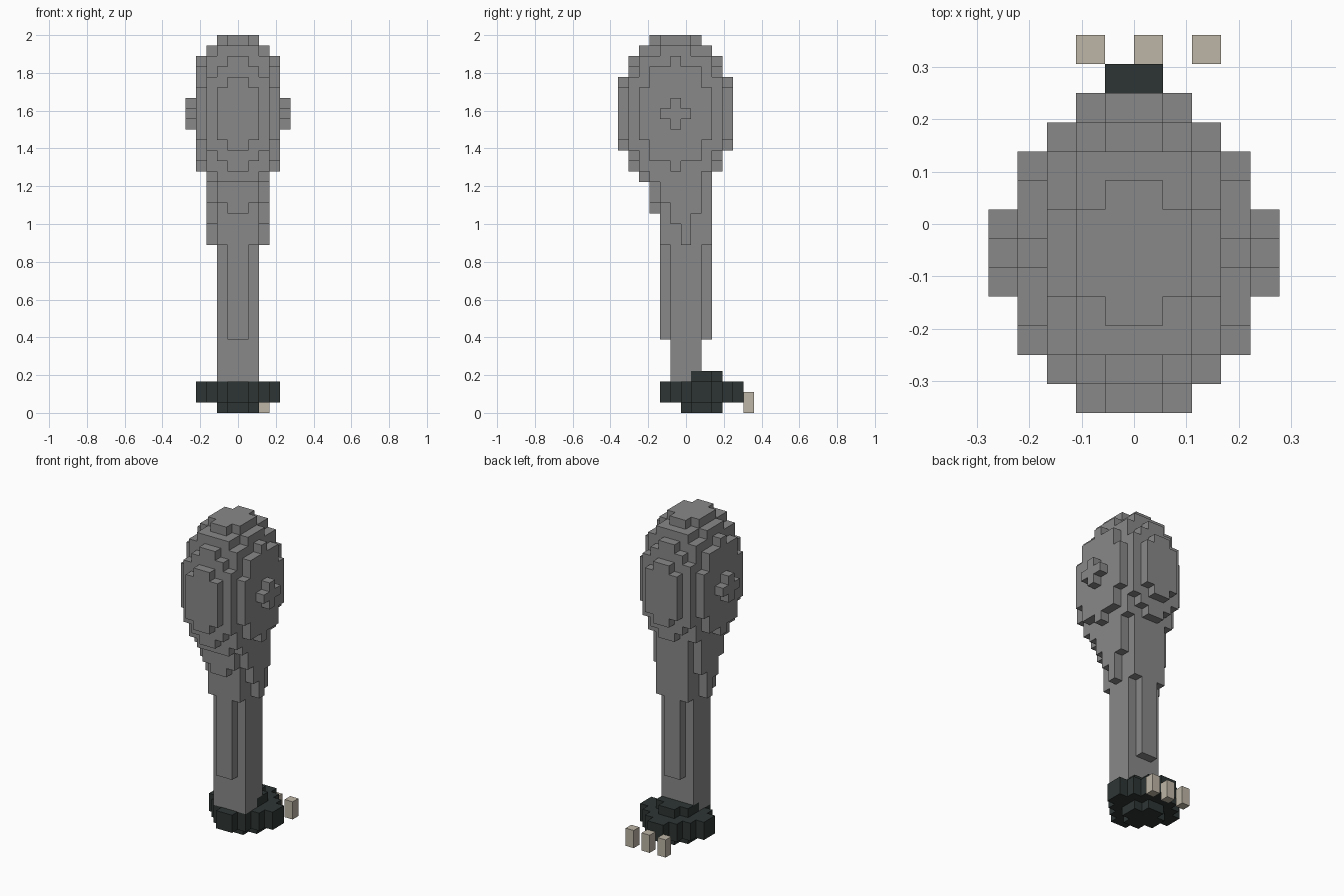
import bpy
import bmesh
from mathutils import Vector

UNIT = 2 / 36  # edge length of one block

cube = bpy.data.objects.get("Cube")
if cube:
    bpy.data.objects.remove(cube, do_unlink=True)


def make_material(name, rgb):
    mat = bpy.data.materials.new(name)
    mat.use_nodes = True
    color = (*rgb, 1)
    mat.diffuse_color = color
    bsdf = next(n for n in mat.node_tree.nodes if n.type == "BSDF_PRINCIPLED")
    bsdf.inputs["Base Color"].default_value = color
    bsdf.inputs["Roughness"].default_value = 0.8
    return mat


def fill(z_range, inside):
    """Blocks (x, y, z) whose centre passes the test; y blocks are centred on whole numbers."""
    return {(x, y, z) for z in z_range for x in range(-6, 6) for y in range(-7, 8)
            if inside(x + 0.5, y, z + 0.5)}


def disc(center_y, radius):
    return lambda x, y, z: x * x + (y - center_y) ** 2 < radius ** 2


def diamond(reach):
    return lambda x, y, z: abs(x) + abs(y - 1.5) <= reach


def build_blocks(name, cells, solid, mat):
    """Mesh of the block faces that are not covered by a neighbouring block."""
    bm = bmesh.new()
    corners = {}

    def corner(p):
        key = tuple(round(c * 2) for c in p)
        if key not in corners:
            corners[key] = bm.verts.new(p * UNIT)
        return corners[key]

    for x, y, z in sorted(cells):
        center = Vector((x + 0.5, y, z + 0.5))
        for axis in range(3):
            for sign in (-1, 1):
                n = Vector((0, 0, 0))
                n[axis] = sign
                if (x + int(n.x), y + int(n.y), z + int(n.z)) in solid:
                    continue
                u = Vector((0, 0, 0))
                u[(axis + 1) % 3] = 1
                v = n.cross(u)
                mid = center + n / 2
                bm.faces.new([corner(mid + (u * a + v * b) / 2)
                              for a, b in ((-1, -1), (1, -1), (1, 1), (-1, 1))])
    mesh = bpy.data.meshes.new(name)
    bm.to_mesh(mesh)
    bm.free()
    mesh.materials.append(mat)
    obj = bpy.data.objects.new(name, mesh)
    bpy.context.collection.objects.link(obj)


grey = make_material("skin grey", (0.25, 0.25, 0.25))
dark = make_material("foot dark green", (0.026, 0.036, 0.034))
tan = make_material("claw tan", (0.51, 0.46, 0.38))

# Foot: stepped diamond slab with a smaller cap above and below
foot = fill((1, 2), diamond(4)) | fill((0, 3), diamond(2))

# Rounded upper mass
thigh = fill(range(20, 36), lambda x, y, z:
             0.0473 * x ** 2 + 0.031 * (y + 1) ** 2 + 0.0167 * (z - 28.5) ** 2 < 1)

# Shin: narrow ankle, thicker calf, then a taper leaning forward into the thigh
shin = fill(range(3, 7), disc(0, 1.9)) | fill(range(7, 16), disc(0, 2.2))
taper = [(0, 2.55), (0, 2.55), (-0.2, 2.68), (-0.3, 2.86),
         (-0.45, 3.0), (-0.6, 3.2), (-0.75, 3.39)]
for i, (center_y, radius) in enumerate(taper):
    shin |= fill([16 + i], disc(center_y, radius))
shin -= thigh | foot

# Claws: three upright blocks in front of the toes
claws = {(x, 6, z) for x in (-2, 0, 2) for z in (0, 1)}

solid = foot | thigh | shin | claws
build_blocks("foot", foot, solid, dark)
build_blocks("thigh", thigh, solid, grey)
build_blocks("shin", shin, solid, grey)
for side, x in (("right", -2), ("middle", 0), ("left", 2)):
    build_blocks(side + "_claw", {c for c in claws if c[0] == x}, solid, tan)
